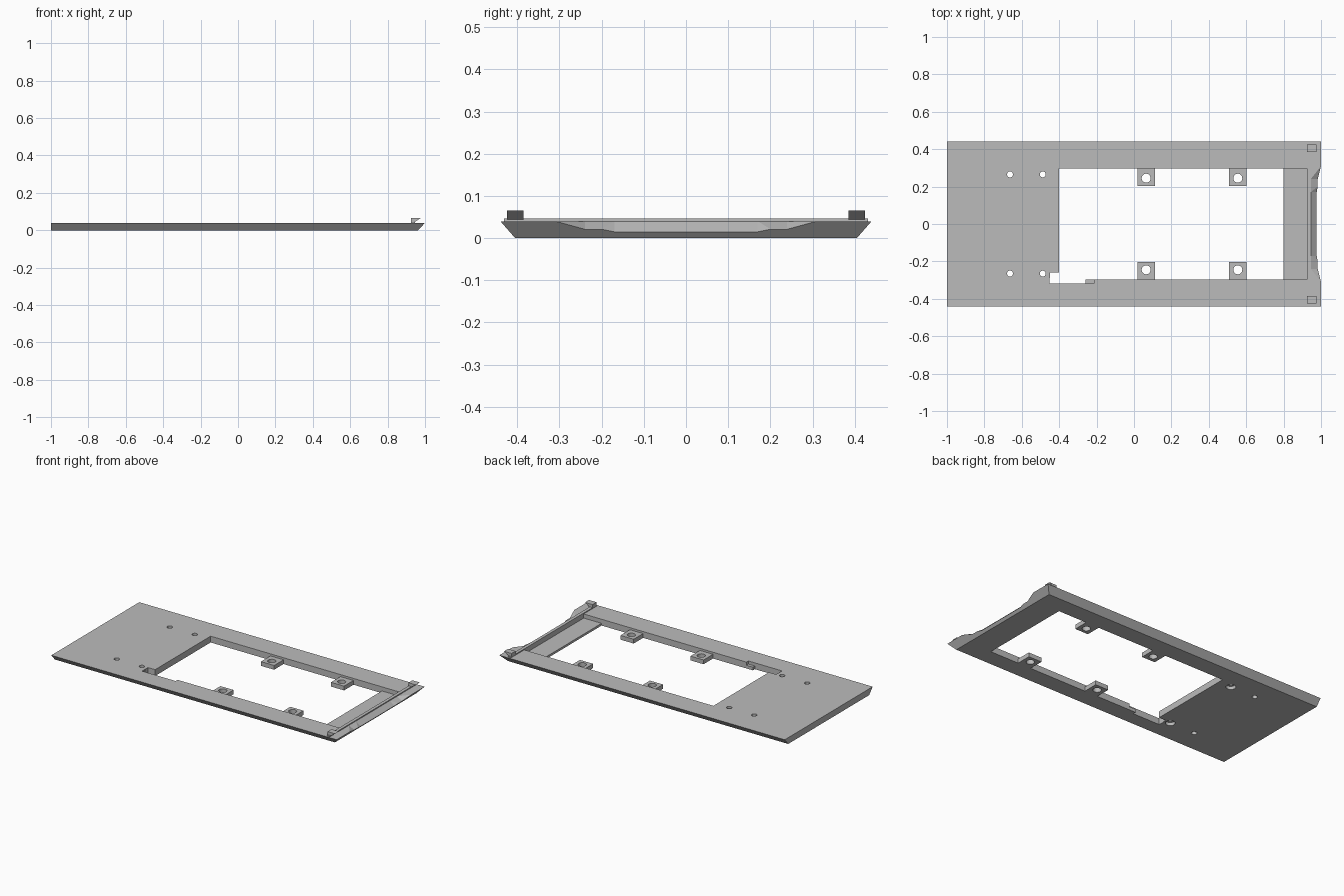
import bpy, bmesh

default = bpy.data.objects.get("Cube")
if default:
    bpy.data.objects.remove(default)

grey = bpy.data.materials.new("plain_grey")
grey.use_nodes = True
colour = (0.5, 0.5, 0.5, 1)
grey.diffuse_color = colour
grey.node_tree.nodes["Principled BSDF"].inputs["Base Color"].default_value = colour


def finish(name, bm):
    bmesh.ops.recalc_face_normals(bm, faces=bm.faces)
    mesh = bpy.data.meshes.new(name)
    bm.to_mesh(mesh)
    bm.free()
    mesh.materials.append(grey)
    obj = bpy.data.objects.new(name, mesh)
    bpy.context.collection.objects.link(obj)
    return obj


def loft(name, sections):
    """Closed solid through matching rings of points."""
    bm = bmesh.new()
    rings = [[bm.verts.new(p) for p in s] for s in sections]
    for a, b in zip(rings, rings[1:]):
        for i in range(len(a)):
            j = (i + 1) % len(a)
            bm.faces.new((a[i], a[j], b[j], b[i]))
    bm.faces.new(rings[0])
    bm.faces.new(rings[-1])
    if len(sections) > 2:
        bmesh.ops.triangulate(bm, faces=bm.faces)
    return finish(name, bm)


def box(name, x0, x1, y0, y1, z0, z1):
    return loft(name, [[(x0, y0, z), (x1, y0, z), (x1, y1, z), (x0, y1, z)]
                       for z in (z0, z1)])


def cylinder(name, x, y, radius, z0, z1):
    bm = bmesh.new()
    bmesh.ops.create_cone(bm, cap_ends=True, segments=24, radius1=radius,
                          radius2=radius, depth=z1 - z0)
    bmesh.ops.translate(bm, verts=bm.verts, vec=(x, y, (z0 + z1) / 2))
    return finish(name, bm)


def cut(target, cutter):
    cutter.hide_render = True
    mod = target.modifiers.new("cut", "BOOLEAN")
    mod.operation = "DIFFERENCE"
    mod.solver = "EXACT"
    mod.object = cutter
    bpy.context.view_layer.objects.active = target
    bpy.ops.object.modifier_apply(modifier=mod.name)
    bpy.data.objects.remove(cutter)


TOP = 0.04
INNER = 0.2975
LOW, HIGH = -0.1, 0.1

# Base plate with undercut sides and left end
plate = loft("base_plate", [
    [(-1, -w, z), (x, -w, z), (x, w, z), (-1, w, z)]
    for x, w, z in ((0.963, 0.405, 0), (1, 0.44, TOP))])

# Main opening, and the sunken ledge beside it
cut(plate, box("opening", -0.4, 0.8, -INNER, INNER, LOW, HIGH))
cut(plate, box("ledge_recess", 0.79, 0.925, -INNER, INNER, 0.014, HIGH))

# Corner notch, side slot and its shallow step
cut(plate, box("notch", -0.45, -0.39, -0.317, -0.258, LOW, HIGH))
cut(plate, box("slot", -0.451, -0.26, -0.317, -0.29, LOW, HIGH))
cut(plate, box("slot_step", -0.27, -0.215, -0.317, -0.29, 0.02, HIGH))

# Curved scoop in the end lip
sections = []
for y, h in ((-0.35, 0.0405), (-0.24, 0.021), (-0.17, 0.015),
             (0.17, 0.015), (0.24, 0.021), (0.35, 0.0405)):
    edge = 0.963 + 0.037 * h / TOP
    start, end = 0.945, 1.03
    z = 0.0401 + (h - 0.0401) * (end - start) / (edge - start)
    sections.append([(start, y, 0.0401), (end, y, z), (end, y, HIGH), (start, y, HIGH)])
cut(plate, loft("scoop", sections))

# Screw holes, the inner pair counterbored from below
for side in (-1, 1):
    for x in (-0.663, -0.488):
        cut(plate, cylinder("hole", x, side * 0.265, 0.016, LOW, HIGH))
    cut(plate, cylinder("counterbore", -0.488, side * 0.265, 0.028, LOW, 0.02))

# Raised rib along the end
box("end_rib", 0.925, 0.945, -0.432, 0.432, TOP - 0.002, 0.046)

for side, label in ((-1, "right"), (1, "left")):
    # Hooked clips on the rib
    profile = [(0.925, 0.044), (0.945, 0.044), (0.977, 0.066), (0.925, 0.066)]
    loft(label + "_clip", [[(x, side * y, z) for x, z in profile]
                           for y in (0.385, 0.425)])
    # Mounting tabs with bored holes
    for place, x in (("middle", 0.065), ("end", 0.555)):
        near, far = sorted((side * 0.203, side * INNER))
        tab = box(f"{label}_{place}_tab", x - 0.046, x + 0.046, near, far, 0, 0.027)
        cut(tab, cylinder("tab_hole", x, side * 0.245, 0.024, LOW, HIGH))
